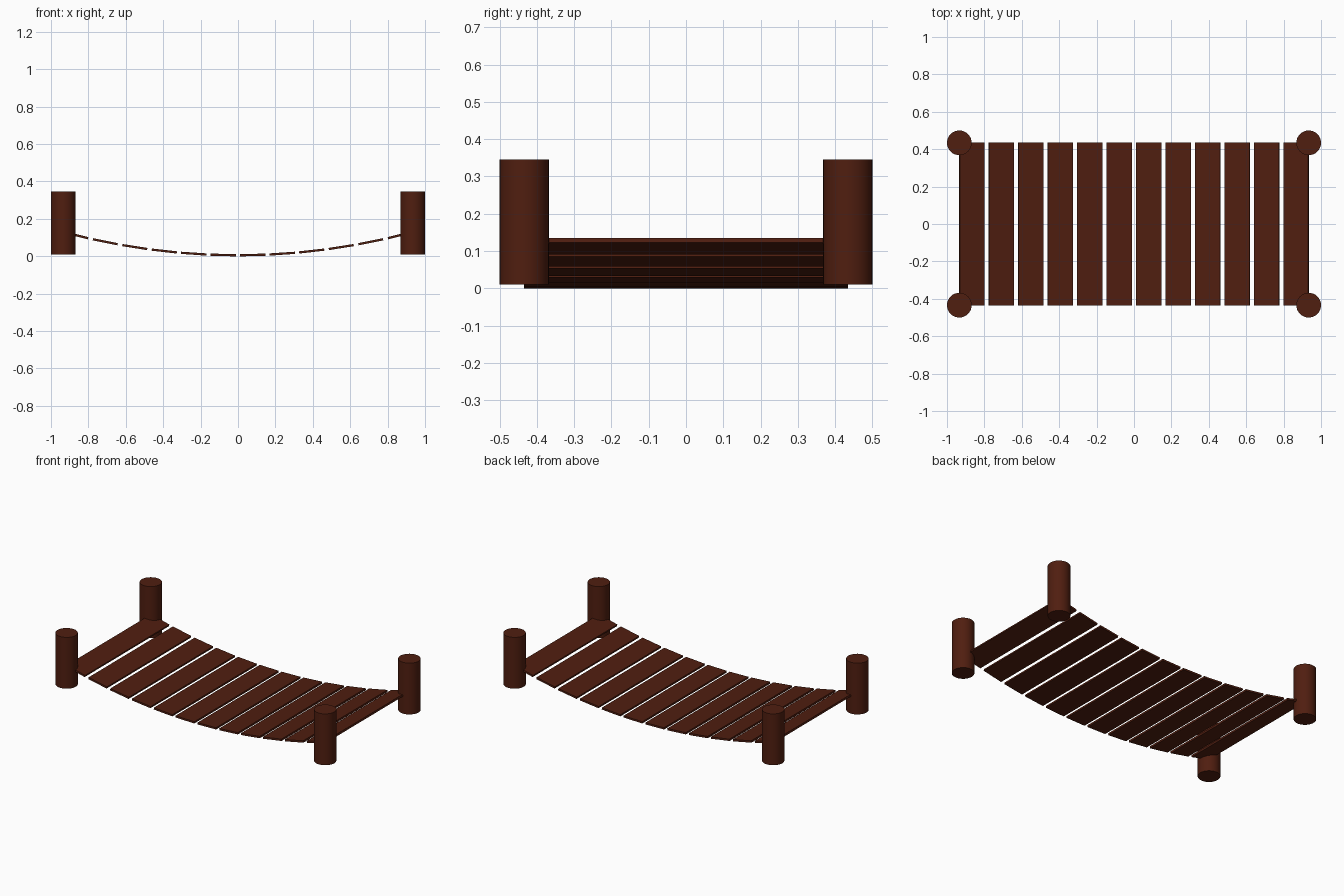
import bpy, math

if "Cube" in bpy.data.objects:
    bpy.data.objects.remove(bpy.data.objects["Cube"])

wood = bpy.data.materials.new("dark_wood")
wood.diffuse_color = (0.08, 0.013, 0.005, 1)
wood.use_nodes = True
wood.node_tree.nodes["Principled BSDF"].inputs["Base Color"].default_value = wood.diffuse_color

COUNT, PITCH, WIDTH, LENGTH, THICK = 12, 0.1577, 0.135, 0.87, 0.012
SAG = 0.142


def deck_height(x):
    return 0.006 + SAG * x * x


# Sagging deck: flat planks tangent to a parabola
for i in range(COUNT):
    x = (i - (COUNT - 1) / 2) * PITCH
    slope = math.atan(2 * SAG * x)
    bpy.ops.mesh.primitive_cube_add(size=1, location=(x, 0, deck_height(x)),
                                    rotation=(0, -slope, 0))
    plank = bpy.context.object
    plank.name = f"plank_{i + 1}"
    plank.scale = (WIDTH, LENGTH, THICK)
    plank.data.materials.append(wood)

# Four corner posts
for sx, side in ((-1, "left"), (1, "right")):
    for sy, end in ((-1, "front"), (1, "back")):
        bpy.ops.mesh.primitive_cylinder_add(vertices=32, radius=0.066, depth=0.335,
                                            location=(sx * 0.934, sy * 0.434, 0.1775))
        post = bpy.context.object
        post.name = f"{end}_{side}_post"
        post.data.materials.append(wood)
        bpy.ops.object.shade_smooth_by_angle(angle=math.radians(40))
